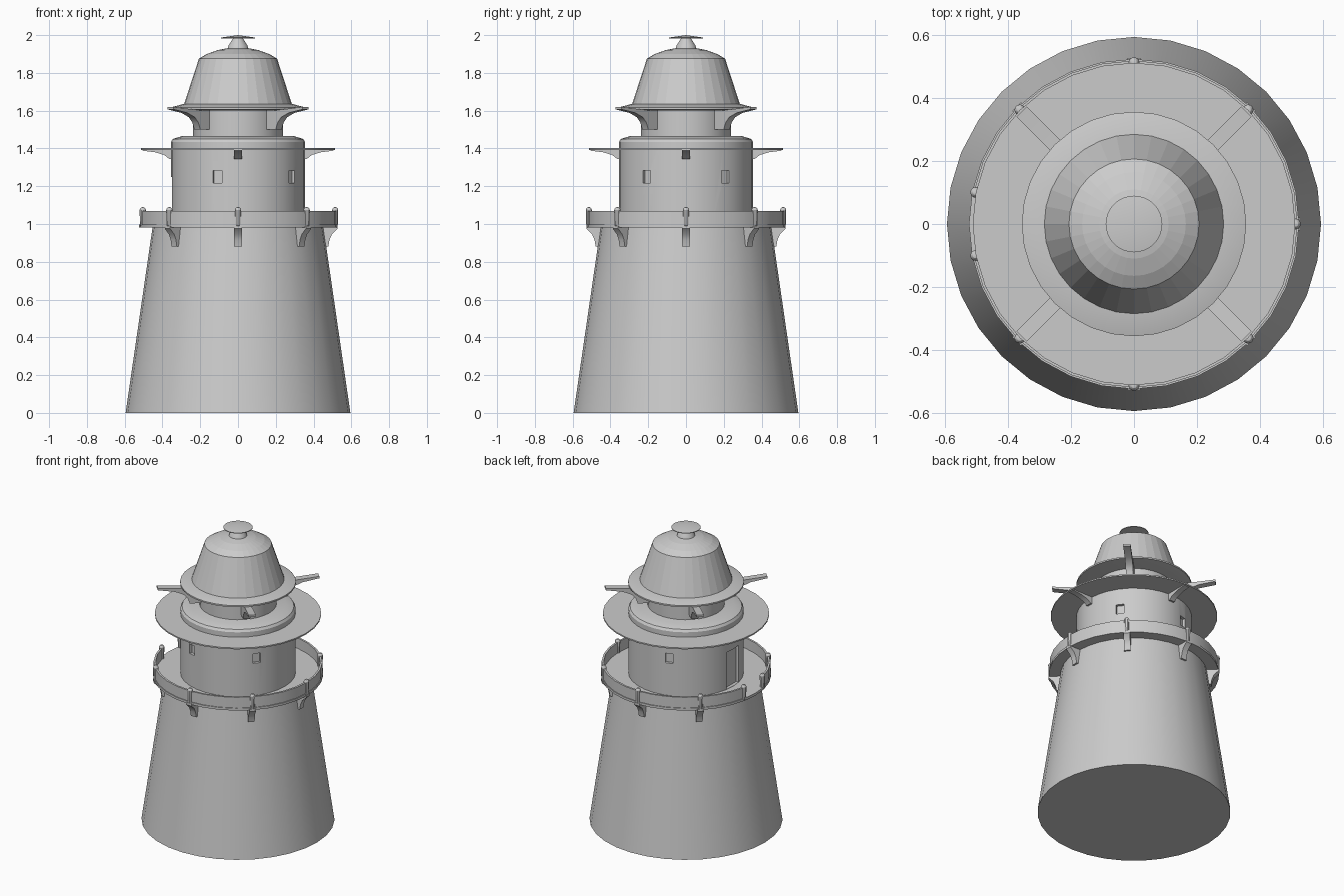
import bpy, bmesh, math
from mathutils import Matrix

if "Cube" in bpy.data.objects:
    bpy.data.objects.remove(bpy.data.objects["Cube"])

SEG = 32


def finish(bm, name, smooth=True):
    bmesh.ops.remove_doubles(bm, verts=bm.verts, dist=1e-5)
    bmesh.ops.recalc_face_normals(bm, faces=bm.faces)
    me = bpy.data.meshes.new(name)
    bm.to_mesh(me)
    bm.free()
    ob = bpy.data.objects.new(name, me)
    bpy.context.collection.objects.link(ob)
    if smooth:
        bpy.ops.object.select_all(action='DESELECT')
        ob.select_set(True)
        bpy.context.view_layer.objects.active = ob
        bpy.ops.object.shade_smooth_by_angle(angle=math.radians(30))
    return ob


def lathe(name, profile, smooth=True):
    """Spin an (r, z) profile that starts and ends on the axis."""
    bm = bmesh.new()
    vs = [bm.verts.new((r, 0, z)) for r, z in profile]
    es = [bm.edges.new(p) for p in zip(vs, vs[1:])]
    bmesh.ops.spin(bm, geom=vs + es, axis=(0, 0, 1), cent=(0, 0, 0),
                   angle=2 * math.pi, steps=SEG)
    return finish(bm, name, smooth)


def fin(name, outline, width, angle):
    """Extrude an (r, z) outline sideways and turn it to an angle in degrees."""
    bm = bmesh.new()
    f = bm.faces.new([bm.verts.new((r, -width / 2, z)) for r, z in outline])
    ext = bmesh.ops.extrude_face_region(bm, geom=[f])
    bmesh.ops.translate(bm, vec=(0, width, 0),
                        verts=[v for v in ext['geom'] if isinstance(v, bmesh.types.BMVert)])
    bm.transform(Matrix.Rotation(math.radians(angle), 4, 'Z'))
    return finish(bm, name)


def box(name, size, r, z, angle):
    bm = bmesh.new()
    bmesh.ops.create_cube(bm, size=1)
    bm.transform(Matrix.Rotation(math.radians(angle), 4, 'Z')
                 @ Matrix.Translation((r, 0, z)) @ Matrix.Diagonal((*size, 1)))
    return finish(bm, name, False)


# Tapered tower and gallery deck
lathe("tower", [(0, 0), (0.595, 0), (0.452, 0.985), (0, 0.985)])
lathe("gallery_deck", [(0, 0.982), (0.525, 0.982), (0.525, 0.998), (0, 0.998)])

# Parapet, open between the two gate posts on the left
bm = bmesh.new()
section = [bm.verts.new((r, 0, z)) for r, z in
           [(0.507, 0.99), (0.52, 0.99), (0.52, 1.07), (0.507, 1.07)]]
start = bm.faces.new(section)
bm.transform(Matrix.Rotation(math.radians(-168.75), 4, 'Z'))
bmesh.ops.spin(bm, geom=[start], axis=(0, 0, 1), cent=(0, 0, 0),
               angle=math.radians(337.5), steps=30)
finish(bm, "parapet")

# Rounded parapet posts with curved brackets below the deck
for a in [-135, -90, -45, 0, 45, 90, 135, 168.75, -168.75]:
    bm = bmesh.new()
    bmesh.ops.create_uvsphere(bm, u_segments=10, v_segments=6, radius=0.017)
    for v in bm.verts:
        v.co.z += 1.073 if v.co.z > -0.001 else 1.0
    bm.transform(Matrix.Rotation(math.radians(a), 4, 'Z') @ Matrix.Translation((0.514, 0, 0)))
    finish(bm, "parapet_post")
    if abs(a) < 160:
        fin("gallery_bracket", [(0.44, 0.985), (0.455, 0.88), (0.478, 0.88), (0.484, 0.915),
                                (0.497, 0.945), (0.528, 0.975), (0.528, 0.99)], 0.04, a)

# Watch room drum with recessed door and windows
drum = lathe("watch_room", [(0, 0.99), (0.355, 0.99), (0.355, 1.435), (0.345, 1.45),
                            (0.295, 1.466), (0, 1.466)])
cutters = [box("door_cutter", (0.05, 0.13, 0.25), 0.357, 1.125, 180)]
cutters += [box("window_cutter", (0.05, 0.05, 0.065), 0.36, 1.25, a) for a in (-108, -36, 36, 108)]
for c in cutters:
    c.hide_render = True
    c.hide_viewport = True
    m = drum.modifiers.new("opening", 'BOOLEAN')
    m.operation = 'DIFFERENCE'
    m.solver = 'EXACT'
    m.object = c

# Thin upper walkway disc and its brackets
lathe("upper_disc", [(0, 1.39), (0.513, 1.393), (0.513, 1.402), (0, 1.402)])
for a in range(0, 360, 90):
    fin("disc_bracket", [(0.34, 1.395), (0.34, 1.345), (0.365, 1.345), (0.39, 1.365),
                         (0.44, 1.38), (0.505, 1.388), (0.505, 1.395)], 0.04, a)

# Lantern room, collar and long diagonal brackets
lathe("lantern_room", [(0, 1.46), (0.238, 1.46), (0.238, 1.61), (0, 1.61)])
lathe("lantern_collar", [(0, 1.6), (0.3, 1.6), (0.357, 1.607), (0.357, 1.617),
                         (0.29, 1.635), (0, 1.635)])
for a in range(45, 360, 90):
    fin("lantern_bracket", [(0.22, 1.5), (0.305, 1.5), (0.318, 1.535), (0.345, 1.565),
                            (0.4, 1.588), (0.505, 1.607), (0.505, 1.62), (0.34, 1.605),
                            (0.22, 1.605)], 0.045, a)

# Faceted lantern hood, roof and vent cap
lathe("lantern_hood", [(0, 1.63), (0.287, 1.63), (0.207, 1.875), (0, 1.875)], False)
lathe("roof", [(0, 1.87), (0.207, 1.875), (0.165, 1.9), (0.11, 1.92), (0.06, 1.93),
               (0, 1.93)], False)
lathe("vent_neck", [(0, 1.925), (0.057, 1.925), (0.05, 1.945), (0.025, 1.985), (0, 1.985)])
lathe("vent_cap", [(0, 1.98), (0.09, 1.983), (0.09, 1.987), (0, 2.0)])
